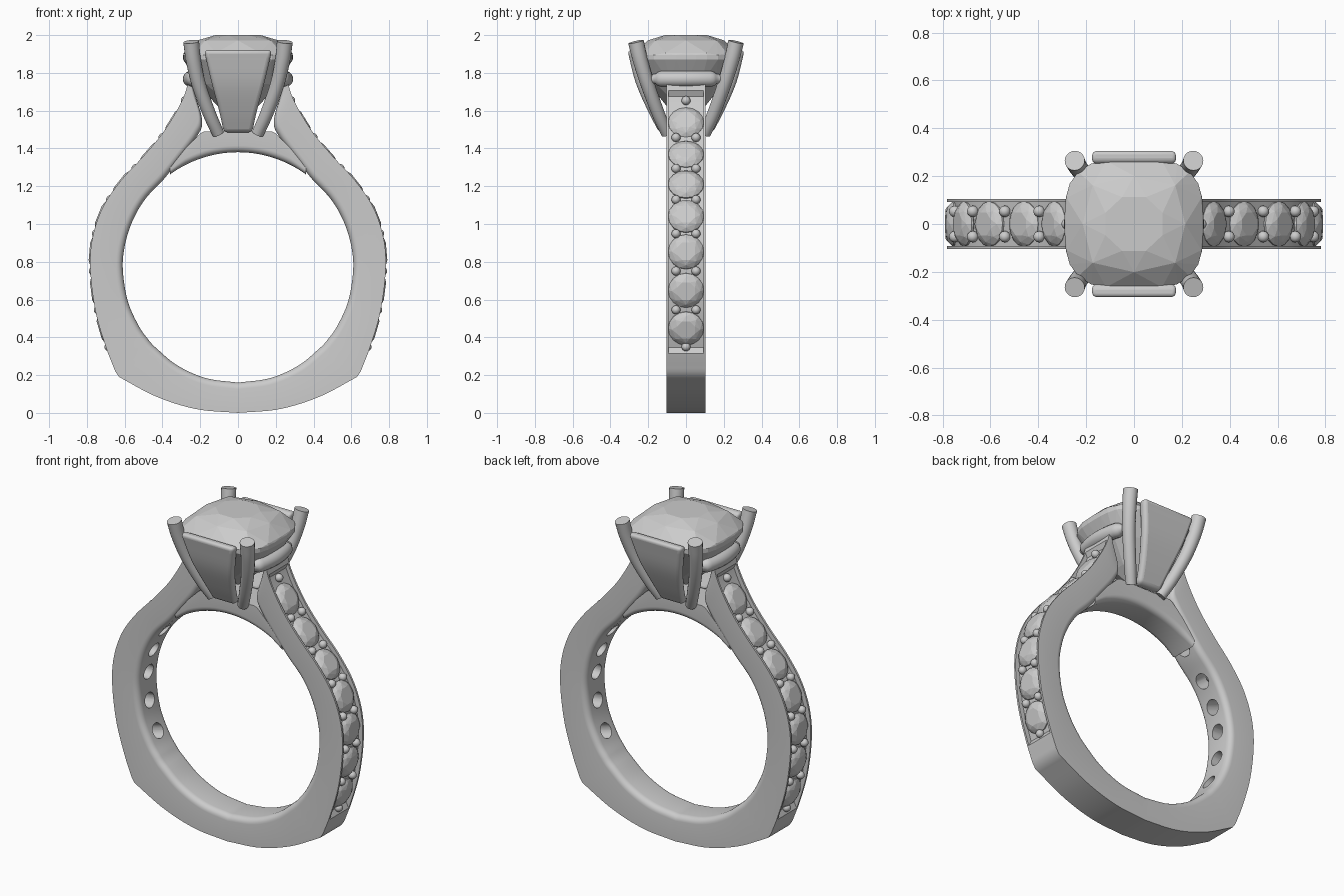
import bpy, bmesh, math
from mathutils import Vector, Matrix

if "Cube" in bpy.data.objects:
    bpy.data.objects.remove(bpy.data.objects["Cube"])

C, R = Vector((0, 0.77)), 0.61      # bore centre (x, z) and radius
W = 0.104                           # half width of the band


def make(name, bm, smooth=True):
    bmesh.ops.recalc_face_normals(bm, faces=bm.faces)
    me = bpy.data.meshes.new(name)
    bm.to_mesh(me)
    bm.free()
    ob = bpy.data.objects.new(name, me)
    bpy.context.collection.objects.link(ob)
    if smooth:
        smooth_it(ob)
    return ob


def smooth_it(ob):
    bpy.ops.object.select_all(action='DESELECT')
    ob.select_set(True)
    bpy.context.view_layer.objects.active = ob
    bpy.ops.object.shade_smooth_by_angle(angle=math.radians(35))


def spline(pts, n):
    """Catmull-Rom through points, n steps per span."""
    p = [Vector(q) for q in pts]
    p = [2 * p[0] - p[1]] + p + [2 * p[-1] - p[-2]]
    out = []
    for i in range(1, len(p) - 2):
        a, b, c, d = p[i - 1:i + 3]
        for k in range(n):
            t = k / n
            out.append(0.5 * (2 * b + (c - a) * t + (2 * a - 5 * b + 4 * c - d) * t * t
                              + (3 * b - a - 3 * c + d) * t ** 3))
    return out + [p[-2]]


def skin(bm, loops):
    """Join closed cross-sections into a capped solid."""
    rings = [[bm.verts.new(v) for v in lp] for lp in loops]
    n = len(rings[0])
    for a, b in zip(rings, rings[1:]):
        for i in range(n):
            j = (i + 1) % n
            bm.faces.new((a[i], a[j], b[j], b[i]))
    bm.faces.new(rings[0])
    bm.faces.new(rings[-1])


def section(o, i, w, depth):
    """Band section: channel on the outside, rounded corners on the inside."""
    d = i - o
    L = d.length
    d = d / L
    dep, r, cw = min(depth, 0.4 * L), min(0.035, 0.4 * L), w - 0.012
    pts = [(0, w), (0, cw), (dep, cw), (dep, -cw), (0, -cw), (0, -w)]
    arc = [(L - r + r * math.sin(a), w - r + r * math.cos(a))
           for a in [k * math.pi / 10 for k in range(6)]]
    pts += [(t, -y) for t, y in arc] + arc[::-1]
    return [((o + d * t).x, y, (o + d * t).y) for t, y in pts]


# Band outline, right half: outer edge and matching inner edge
bottom = [(0, 0), (0.22, 0.02), (0.43, 0.085), (0.63, 0.19)]
side = [(0.65, 0.22), (0.70, 0.35), (0.755, 0.54), (0.782, 0.76), (0.77, 0.93), (0.715, 1.09),
        (0.62, 1.23), (0.50, 1.36), (0.40, 1.48), (0.33, 1.59), (0.285, 1.68), (0.265, 1.745)]
arm_in = [(0.32, 1.33), (0.22, 1.46), (0.19, 1.55), (0.243, 1.73)]


def bore(p):
    return C + (Vector(p) - C).normalized() * R


side_o = spline(side, 8)
outer = spline(bottom, 8) + side_o
inner = spline([bore(p) for p in bottom], 8) + spline([bore(p) for p in side[:8]] + arm_in, 8)
half = [section(o, i, W, 0.028 if 0.33 < o.y < 1.70 else 0) for o, i in zip(outer, inner)]
left = [[(-x, y, z) for x, y, z in lp] for lp in half[:0:-1]]
bm = bmesh.new()
skin(bm, left + half)
band = make("band", bm, False)


def on_edge(z):
    """Point and outward normal of the outer edge at height z."""
    for a, b in zip(side_o, side_o[1:]):
        if a.y <= z <= b.y:
            t = (b - a).normalized()
            return a.lerp(b, (z - a.y) / (b.y - a.y)), Vector((t.y, -t.x))


def frame(z, s, sink, y=0):
    p, n = on_edge(z)
    p = p - n * sink
    q = Vector((n.x * s, 0, n.y)).to_track_quat('Z', 'Y')
    return Matrix.Translation((p.x * s, y, p.y)) @ q.to_matrix().to_4x4()


# Holes drilled behind the side stones
zs = [0.44, 0.645, 0.855, 1.05, 1.225, 1.385, 1.55]
bm = bmesh.new()
for s in (1, -1):
    for z in zs[:6]:
        bmesh.ops.create_cone(bm, cap_ends=True, segments=24, radius1=0.045, radius2=0.045,
                              depth=0.4, matrix=frame(z, s, 0.1))
cutter = make("hole_cutter", bm, False)
cutter.hide_render = True
mod = band.modifiers.new("holes", 'BOOLEAN')
mod.operation, mod.solver, mod.object = 'DIFFERENCE', 'EXACT', cutter
bpy.context.view_layer.objects.active = band
bpy.ops.object.modifier_apply(modifier="holes")
bpy.data.objects.remove(cutter)
smooth_it(band)

# Bridge closing the top of the bore
bm = bmesh.new()
loops = []
for k in range(37):
    x = -0.36 + 0.02 * k
    top = 1.49 - max(0, abs(x) - 0.19)
    loops.append(section(Vector((x, top)), Vector((x, C.y + math.sqrt(R * R - x * x))), 0.095, 0))
skin(bm, loops)
make("bridge", bm)


# Faceted stones as convex hulls of rings: (sides, half turn offset, scale, height)
def gem(name, rings, rx, ry, power, mat):
    bm = bmesh.new()
    for n, off, sc, z in rings:
        for k in range(n):
            a = 2 * math.pi * (k + off) / n
            c, s = math.cos(a), math.sin(a)
            f = sc / (abs(c) ** power + abs(s) ** power) ** (1 / power)
            bm.verts.new((rx * c * f, ry * s * f, z))
    res = bmesh.ops.convex_hull(bm, input=bm.verts)
    loose = [v for v in bm.verts if not v.link_faces]
    bmesh.ops.delete(bm, geom=loose, context='VERTS')
    bm.transform(mat)
    return make(name, bm, False)


gem("centre_stone", [(8, 0.5, 0.42, 2.0), (8, 0, 0.74, 1.972), (16, 0, 0.99, 1.905), (32, 0, 1, 1.895),
                     (32, 0, 1, 1.87), (16, 0, 0.72, 1.74), (8, 0.5, 0.4, 1.63), (4, 0, 0.03, 1.54)],
    0.29, 0.272, 3.2, Matrix())
small = [(8, 0.5, 0.55, 0.032), (8, 0, 0.8, 0.022), (16, 0, 1, 0.004), (16, 0, 1, -0.004),
         (8, 0, 0.45, -0.05), (4, 0, 0.04, -0.08)]
beads = bmesh.new()
for s, label in ((1, "right"), (-1, "left")):
    for i, z in enumerate(zs):
        gem(f"side_stone_{label}_{i + 1}", small, 0.094, 0.092, 2, frame(z, s, 0.026))
    spots = [(0.345, 0), (1.66, 0)]
    spots += [((a + b) / 2, y) for a, b in zip(zs, zs[1:]) for y in (-0.053, 0.053)]
    for z, y in spots:
        bmesh.ops.create_uvsphere(beads, u_segments=14, v_segments=8, radius=0.024,
                                  matrix=frame(z, s, 0.016, y))
make("bead_prongs", beads)


def tube(bm, path, r0, r1, round_ends=False):
    """Round rod along a path, tapering from r0 to r1."""
    pts = spline(path, 6)
    loops = []
    for i, p in enumerate(pts):
        t = (pts[min(i + 1, len(pts) - 1)] - pts[max(i - 1, 0)]).normalized()
        u = t.cross(Vector((0, 0, 1)) if abs(t.z) < 0.7 else Vector((0, 1, 0))).normalized()
        v = t.cross(u)
        f = i / (len(pts) - 1)
        r = r0 + (r1 - r0) * f
        if round_ends:
            r *= max(0.35, min(1, math.sin(math.pi * f) * 3)) ** 0.5
        loops.append([p + (u * math.cos(a) + v * math.sin(a)) * r
                      for a in [2 * math.pi * k / 20 for k in range(20)]])
    skin(bm, loops)


# Four claws holding the centre stone
for sx, nx in ((1, "right"), (-1, "left")):
    for sy, ny in ((1, "back"), (-1, "front")):
        bm = bmesh.new()
        path = [(0.105, 0.10, 1.48), (0.15, 0.145, 1.58), (0.205, 0.20, 1.73),
                (0.235, 0.24, 1.86), (0.248, 0.265, 1.965)]
        tube(bm, [(x * sx, y * sy, z) for x, y, z in path], 0.032, 0.042)
        make(f"claw_{ny}_{nx}", bm)
    # Side rail between claws
    bm = bmesh.new()
    tube(bm, [(sx * x, y, 1.768) for x, y in
              ((0.215, -0.175), (0.24, -0.09), (0.25, 0), (0.24, 0.09), (0.215, 0.175))],
         0.042, 0.042, True)
    make(f"side_rail_{nx}", bm)

# Tapered plates at front and back of the setting
for sy, ny in ((1, "back"), (-1, "front")):
    bm = bmesh.new()
    loops = []
    for p in spline([(0.075, 0.115, 1.485), (0.10, 0.175, 1.60), (0.14, 0.24, 1.75),
                     (0.18, 0.283, 1.92)], 4):
        w, y, z = p
        loops.append([(a * w, (y + b * 0.027) * sy, z) for a, b in ((-1, -1), (1, -1), (1, 1), (-1, 1))])
    skin(bm, loops)
    plate = make(f"plate_{ny}", bm, False)
    mod = plate.modifiers.new("round", 'BEVEL')
    mod.width, mod.segments, mod.limit_method = 0.02, 4, 'ANGLE'
    mod.angle_limit = math.radians(40)
    smooth_it(plate)
